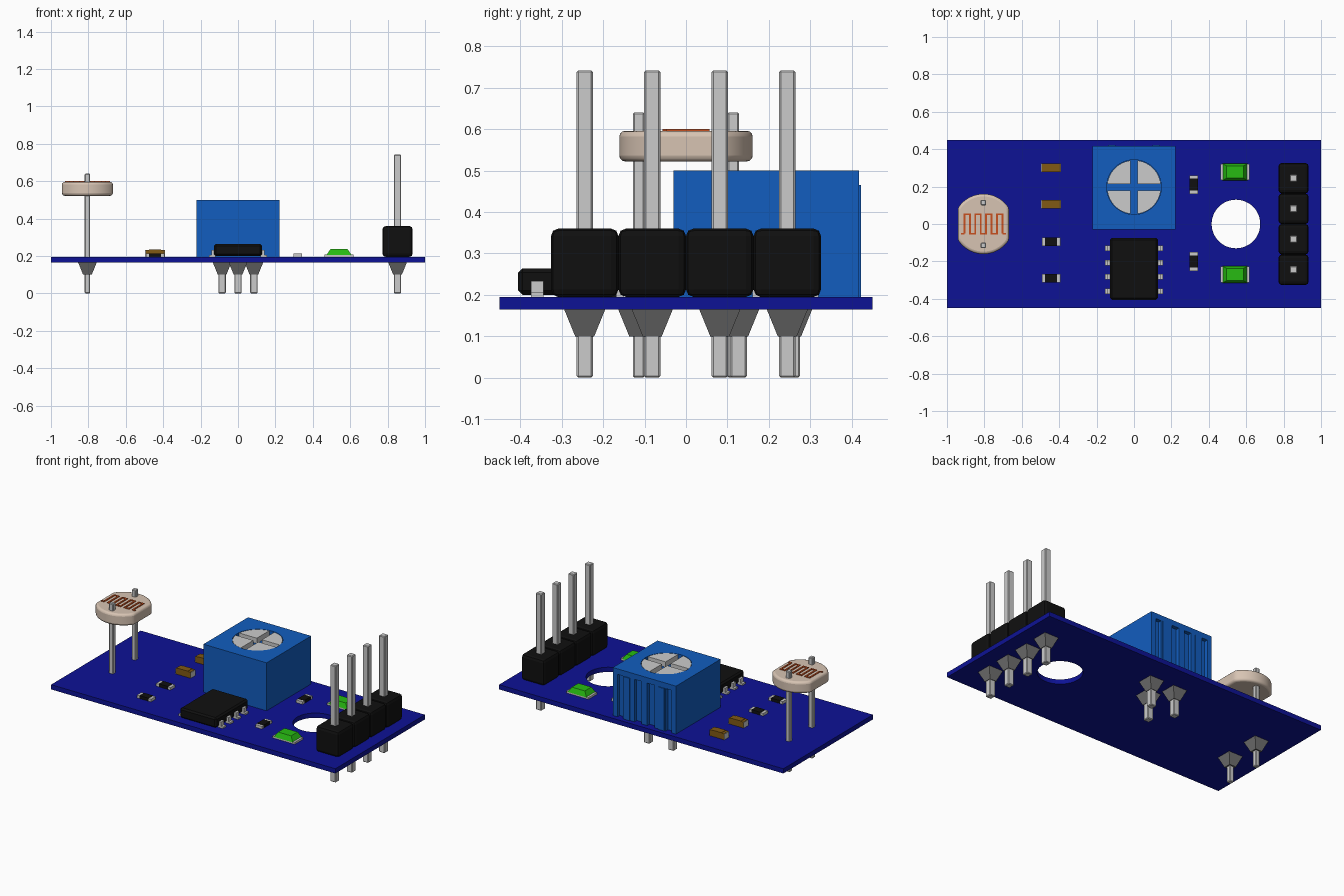
import bpy, bmesh
from math import sin, cos, asin, pi
from mathutils import Matrix

if "Cube" in bpy.data.objects:
    bpy.data.objects.remove(bpy.data.objects["Cube"])

def material(name, rgb):
    m = bpy.data.materials.new(name)
    m.diffuse_color = (*rgb, 1)
    m.use_nodes = True
    m.node_tree.nodes["Principled BSDF"].inputs["Base Color"].default_value = m.diffuse_color
    return m

BOARD = material("board_blue", (0.004, 0.006, 0.30))
BLUE = material("trimmer_blue", (0.006, 0.11, 0.52))
BLACK = material("black_plastic", (0.005, 0.005, 0.005))
GREEN = material("led_green", (0.02, 0.5, 0.006))
BROWN = material("capacitor_brown", (0.22, 0.10, 0.007))
BEIGE = material("ceramic_beige", (0.68, 0.55, 0.45))
ORANGE = material("track_orange", (0.58, 0.08, 0.013))
SOLDER = material("solder_grey", (0.17, 0.17, 0.17))

def finish(name, bm, mat=None, bevel=0, segments=2):
    bmesh.ops.recalc_face_normals(bm, faces=bm.faces)
    me = bpy.data.meshes.new(name)
    bm.to_mesh(me)
    bm.free()
    ob = bpy.data.objects.new(name, me)
    bpy.context.collection.objects.link(ob)
    if mat:
        me.materials.append(mat)
    if bevel:
        b = ob.modifiers.new("bevel", 'BEVEL')
        b.width, b.segments, b.limit_method = bevel, segments, 'ANGLE'
    return ob

def add_box(bm, x, y, z):
    """Box from (min, max) ranges."""
    size = [b - a for a, b in (x, y, z)]
    mid = [(a + b) / 2 for a, b in (x, y, z)]
    bmesh.ops.create_cube(bm, size=1, matrix=Matrix.Translation(mid) @ Matrix.Diagonal((*size, 1)))

def box(name, x, y, z, mat=None, bevel=0, segments=2):
    bm = bmesh.new()
    add_box(bm, x, y, z)
    return finish(name, bm, mat, bevel, segments)

def around(c, half):
    return (c - half, c + half)

def add_prism(bm, pts, z0, z1):
    f = bm.faces.new([bm.verts.new((x, y, z0)) for x, y in pts])
    ext = bmesh.ops.extrude_face_region(bm, geom=[f])
    verts = [v for v in ext['geom'] if isinstance(v, bmesh.types.BMVert)]
    bmesh.ops.translate(bm, verts=verts, vec=(0, 0, z1 - z0))

def frustum(name, x, y, z0, half0, z1, half1, mat):
    """Four-sided tapered block, half sizes given per end."""
    bm = bmesh.new()
    rings = []
    for z, (hx, hy) in ((z0, half0), (z1, half1)):
        rings.append([bm.verts.new((x + sx * hx, y + sy * hy, z))
                      for sx, sy in ((-1, -1), (1, -1), (1, 1), (-1, 1))])
    bm.faces.new(rings[0])
    bm.faces.new(rings[1])
    for i in range(4):
        j = (i + 1) % 4
        bm.faces.new((rings[0][i], rings[0][j], rings[1][j], rings[1][i]))
    return finish(name, bm, mat)

def circle(x, y, r, n=48):
    return [(x + r * cos(2 * pi * i / n), y + r * sin(2 * pi * i / n)) for i in range(n)]

def cut(ob, cutter):
    m = ob.modifiers.new("cut", 'BOOLEAN')
    m.object, m.solver = cutter, 'EXACT'
    cutter.hide_render = True
    cutter.hide_set(True)

def pin(name, x, y, top, half):
    box(name, around(x, half), around(y, half), (0, top), None, 0.004, 1)
    frustum(name + "_solder", x, y, 0.166, (0.05, 0.05), 0.10, (0.023, 0.023), SOLDER)

TOP = 0.195

# Circuit board with mounting hole
board = box("circuit_board", (-1, 1), (-0.45, 0.45), (0.165, TOP), BOARD)
bm = bmesh.new()
add_prism(bm, circle(0.545, 0, 0.13), 0.1, 0.25)
cut(board, finish("hole_cutter", bm))

# Trimmer body: round recess on top, grooves in the back
trimmer = box("trimmer_body", (-0.222, 0.222), (-0.03, 0.418), (TOP, 0.5), BLUE)
bm = bmesh.new()
add_prism(bm, circle(0, 0.197, 0.146), 0.465, 0.55)
for x, half in ((-0.17, 0.02), (-0.045, 0.025), (0.045, 0.025), (0.17, 0.02)):
    add_box(bm, around(x, half), (0.395, 0.45), (0.15, 0.465))
cut(trimmer, finish("trimmer_cutter", bm))
for s in (-1, 1):
    box("trimmer_rib", around(s * 0.12, 0.02), (0.41, 0.423), (TOP, 0.465), BLUE)

# Trimmer dial: four quadrants leaving a cross slot
bm = bmesh.new()
r, s = 0.144, 0.018
a0 = asin(s / r)
for q in range(4):
    pts = [(s, s)] + [(r * cos(a0 + (pi / 2 - 2 * a0) * i / 12),
                       r * sin(a0 + (pi / 2 - 2 * a0) * i / 12)) for i in range(13)]
    c, d = cos(q * pi / 2), sin(q * pi / 2)
    add_prism(bm, [(x * c - y * d, 0.197 + x * d + y * c) for x, y in pts], 0.465, 0.499)
finish("trimmer_dial", bm)
for x, y in ((-0.085, 0.255), (0.085, 0.255), (0, 0.127)):
    pin("trimmer_pin", x, y, 0.2, 0.02)

# Light sensor: flattened disc, serpentine track, two long legs
SX = -0.805
bm = bmesh.new()
add_prism(bm, [(SX + max(-0.136, min(0.136, x)), y) for x, y in circle(0, 0, 0.161, 64)], 0.522, 0.596)
sensor = finish("light_sensor", bm, BEIGE, 0.014, 3)
sensor.data.shade_smooth()
bpy.context.view_layer.objects.active = sensor
sensor.select_set(True)
bpy.ops.object.shade_smooth_by_angle(angle=0.6)
bm = bmesh.new()
n, step, w, h, z = 8, 0.029, 0.005, 0.052, (0.59, 0.6)
for i in range(n):
    x = SX + (i - (n - 1) / 2) * step
    add_box(bm, around(x, w), (-h, h), z)
    if i < n - 1:
        y = h if i % 2 == 0 else -h
        add_box(bm, (x - w, x + step + w), around(y, w), z)
for s in (-1, 1):
    x = SX + s * (n - 1) / 2 * step
    add_box(bm, tuple(sorted((x, x + s * 0.018))), around(-h, w), z)
finish("sensor_track", bm, ORANGE)
for s in (-1, 1):
    pin("sensor_leg", SX, s * 0.114, 0.64, 0.0145)

# Header: four blocks with pins
for i in range(4):
    y = (i - 1.5) * 0.163
    box("header_block", around(0.853, 0.081), around(y, 0.0815), (TOP, 0.36), BLACK, 0.018, 2)
    pin("header_pin", 0.853, y, 0.742, 0.0195)

# Chip with four feet per side
box("chip_body", around(0, 0.128), (-0.405, -0.075), (0.2, 0.264), BLACK, 0.01, 1)
for side in (-1, 1):
    for i in range(4):
        y = around(-0.13 - i * 0.0763, 0.015)
        x = lambda a, b: tuple(sorted((side * a, side * b)))
        box("chip_leg", x(0.12, 0.142), y, (TOP, 0.233))
        box("chip_foot", x(0.135, 0.156), y, (TOP, 0.206))

# Small surface-mount parts: dark or brown body with grey end caps
def chip_part(name, x, y, height, mat, along_y=False, length=0.1, width=0.046):
    def place(nm, a, b, half, z1, m):
        lo, hi = (a, b), (-half, half)
        ax, ay = (hi, lo) if along_y else (lo, hi)
        box(nm, (x + ax[0], x + ax[1]), (y + ay[0], y + ay[1]), (TOP, z1), m)
    e = length / 2
    place(name, -e + 0.018, e - 0.018, width / 2, TOP + height, mat)
    for s in (-1, 1):
        a, b = sorted((s * (e - 0.018), s * e))
        place(name + "_end", a, b, width / 2, TOP + height - 0.002, None if mat is BLACK else BROWN)
        if mat is not BLACK:
            a, b = sorted((s * e, s * (e + 0.003)))
            place(name + "_cap", a, b, width / 2, TOP + height - 0.004, None)

for y in (0.3, 0.105):
    chip_part("capacitor", -0.443, y, 0.04, BROWN)
for y in (-0.095, -0.29):
    chip_part("resistor", -0.443, y, 0.019, BLACK)
for y in (0.21, -0.2):
    chip_part("side_resistor", 0.32, y, 0.019, BLACK, True)

# Indicator lights: grey base with tapered green lens
for y in (0.278, -0.27):
    box("led_base", around(0.54, 0.078), around(y, 0.042), (TOP, 0.208))
    frustum("led_lens", 0.54, y, 0.206, (0.066, 0.046), 0.237, (0.046, 0.033), GREEN)
